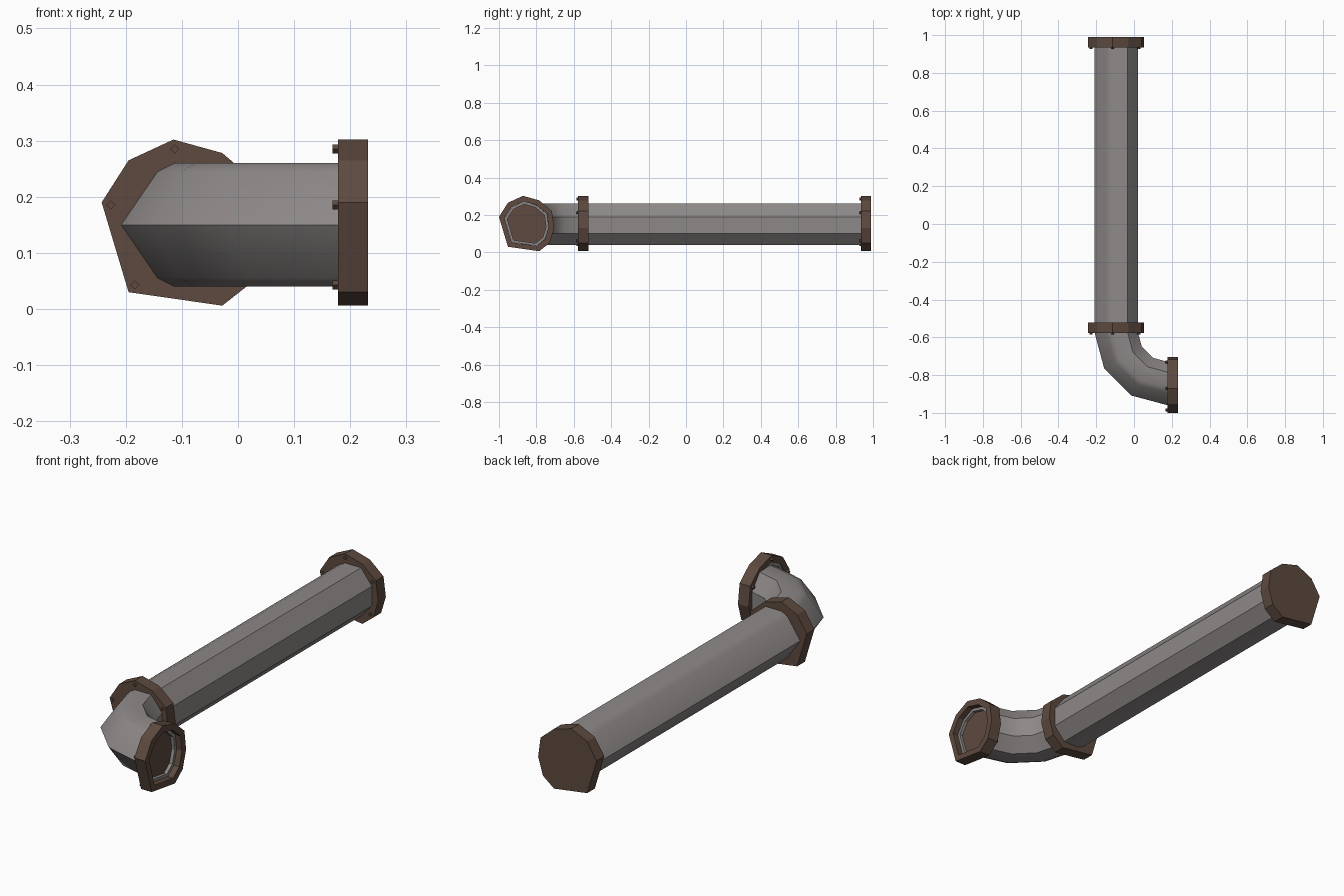
import bpy, bmesh, math
from mathutils import Vector

if "Cube" in bpy.data.objects:
    bpy.data.objects.remove(bpy.data.objects["Cube"])


def material(name, rgb):
    m = bpy.data.materials.new(name)
    m.diffuse_color = (*rgb, 1)
    m.use_nodes = True
    m.node_tree.nodes["Principled BSDF"].inputs["Base Color"].default_value = m.diffuse_color
    return m


GREY = material("pipe grey", (0.27, 0.25, 0.245))
BROWN = material("rust brown", (0.11, 0.068, 0.049))

# Cross-sections as (x, z), seen from the front
PIPE = [(-.21, .15), (-.145, .245), (-.115, .26), (-.035, .26), (.02, .19),
        (.02, .10), (-.035, .04), (-.115, .04), (-.145, .055)]
RIM = [(-.243, .19), (-.195, .265), (-.115, .302), (-.028, .278), (.04, .22),
       (.052, .13), (.028, .05), (-.028, .006), (-.195, .03)]
BEND = Vector((0.18, -0.57, 0))      # centre of the elbow bend
CENTRE = (-.095, .15)


def straight(profile, y):
    return [Vector((x, y, z)) for x, z in profile]


def turned(profile, angle):
    # section swung around the bend centre
    return [Vector((BEND.x - (BEND.x - x) * math.cos(angle),
                    BEND.y - (BEND.x - x) * math.sin(angle), z))
            for x, z in profile]


def outlet(profile, x):
    # section facing +x at the elbow's open end
    return [Vector((x, u - 0.757, z)) for u, z in profile]


def loft(name, rings, mat, caps=True, loop=False, smooth=False):
    bm = bmesh.new()
    vs = [[bm.verts.new(p) for p in r] for r in rings]
    n = len(vs[0])
    pairs = list(zip(vs, vs[1:])) + ([(vs[-1], vs[0])] if loop else [])
    for a, b in pairs:
        for i in range(n):
            j = (i + 1) % n
            bm.faces.new((a[i], a[j], b[j], b[i]))
    if caps and not loop:
        bm.faces.new(vs[0])
        bm.faces.new(vs[-1])
    bmesh.ops.recalc_face_normals(bm, faces=bm.faces)
    me = bpy.data.meshes.new(name)
    bm.to_mesh(me)
    bm.free()
    me.materials.append(mat)
    ob = bpy.data.objects.new(name, me)
    bpy.context.collection.objects.link(ob)
    if smooth:
        bpy.ops.object.select_all(action='DESELECT')
        ob.select_set(True)
        bpy.context.view_layer.objects.active = ob
        bpy.ops.object.shade_smooth_by_angle(angle=math.radians(35))
    return ob


def scaled(profile, s):
    cx, cz = CENTRE
    return [(cx + (x - cx) * s, cz + (z - cz) * s) for x, z in profile]


# Pipe and elbow
loft("straight_pipe", [straight(PIPE, -.55), straight(PIPE, .96)], GREY, smooth=True)
loft("elbow", [turned(PIPE, math.radians(a)) for a in (0, 30, 60, 90)], GREY,
     caps=False, smooth=True)

# Solid flanges on the straight pipe
loft("middle_flange", [straight(RIM, -.577), straight(RIM, -.522)], BROWN)
loft("end_flange", [straight(RIM, .935), straight(RIM, .99)], BROWN)

# Open flange on the elbow: ring, grey lip and recessed plug
HOLE = scaled(RIM, .80)
loft("outlet_flange", [outlet(RIM, .178), outlet(RIM, .232),
                       outlet(HOLE, .232), outlet(HOLE, .178)], BROWN, loop=True)
LIP, PLUG = scaled(HOLE, .995), scaled(HOLE, .88)
loft("outlet_lip", [outlet(LIP, .18), outlet(LIP, .205),
                    outlet(PLUG, .205), outlet(PLUG, .18)], GREY, loop=True)
loft("outlet_plug", [outlet(PLUG, .178), outlet(PLUG, .19)], BROWN)

# Small bolt heads on the pipe side of each flange
for name, place, back, step in (("middle", straight, -.577, -.008),
                                ("end", straight, .935, -.008),
                                ("outlet", outlet, .178, -.010)):
    ring = scaled(RIM, .89)
    for k in range(0, len(ring), 2):
        x, z = ring[k]
        head = [(x + .008 * math.cos(t * math.pi / 2), z + .008 * math.sin(t * math.pi / 2))
                for t in range(4)]
        loft(f"{name}_bolt_{k // 2}", [place(head, back + .002), place(head, back + step)], BROWN)
